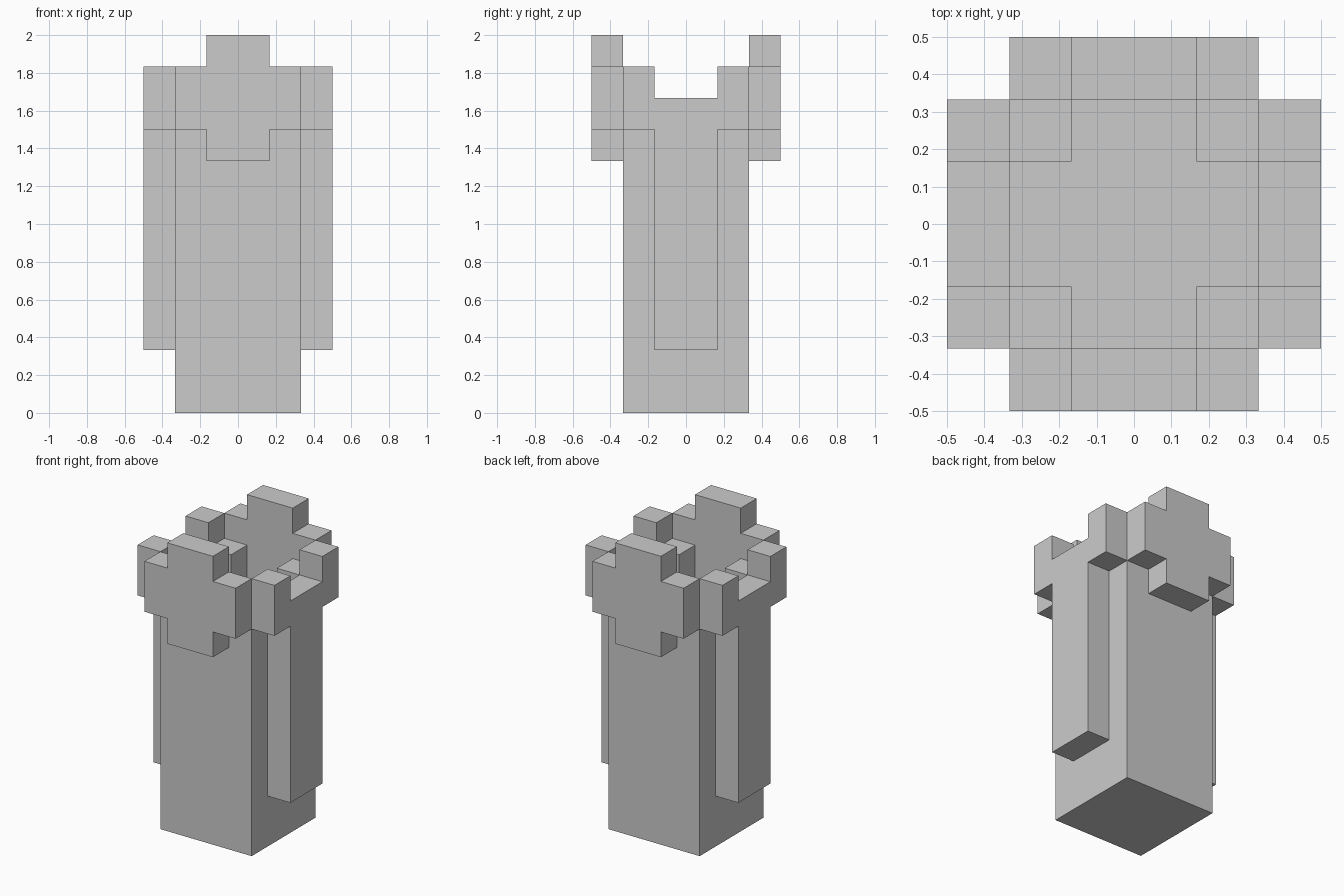
import bpy, bmesh
from mathutils import Vector

if "Cube" in bpy.data.objects:
    bpy.data.objects.remove(bpy.data.objects["Cube"])

U = 1 / 6  # the whole model sits on a grid of sixths


def prism(name, outline, origin, a, b, depth):
    """Extrude a 2D outline, laid out along axes a and b, by the depth vector."""
    origin, a, b, depth = map(Vector, (origin, a, b, depth))
    bm = bmesh.new()
    face = bm.faces.new([bm.verts.new((origin + a * p + b * q) * U) for p, q in outline])
    out = bmesh.ops.extrude_face_region(bm, geom=[face], use_keep_orig=True)
    new = [v for v in out["geom"] if isinstance(v, bmesh.types.BMVert)]
    bmesh.ops.translate(bm, vec=depth * U, verts=new)
    bmesh.ops.recalc_face_normals(bm, faces=bm.faces)
    mesh = bpy.data.meshes.new(name)
    bm.to_mesh(mesh)
    bm.free()
    obj = bpy.data.objects.new(name, mesh)
    bpy.context.collection.objects.link(obj)
    return obj


def mirrored(half):
    """Complete a right-hand half outline by mirroring it."""
    return half + [(-p, q) for p, q in reversed(half)]


X, Y, Z = (1, 0, 0), (0, 1, 0), (0, 0, 1)

# Square shaft, its top forms the floor of the cup
square = [(-2, -2), (2, -2), (2, 2), (-2, 2)]
prism("shaft", square, (0, 0, 0), X, Y, (0, 0, 8))

# Corner posts inside the cup
post = [(1, 1), (2, 1), (2, 2), (1, 2)]
for sx in (-1, 1):
    for sy in (-1, 1):
        prism("corner_post", [(p * sx, q * sy) for p, q in post],
              (0, 0, 8), X, Y, (0, 0, 2))

# Cross-shaped plates on front and back
cross = mirrored([(1, 8), (1, 9), (2, 9), (2, 11), (1, 11), (1, 12)])
# Long side ribs with a notched, winged top
rib = mirrored([(1, 2), (1, 9), (2, 9), (2, 11), (1, 11), (1, 10)])
for s, end, side in ((-1, "front", "left"), (1, "back", "right")):
    prism(end + "_plate", cross, (0, 2 * s, 0), X, Z, (0, s, 0))
    prism(side + "_rib", rib, (2 * s, 0, 0), Y, Z, (s, 0, 0))
